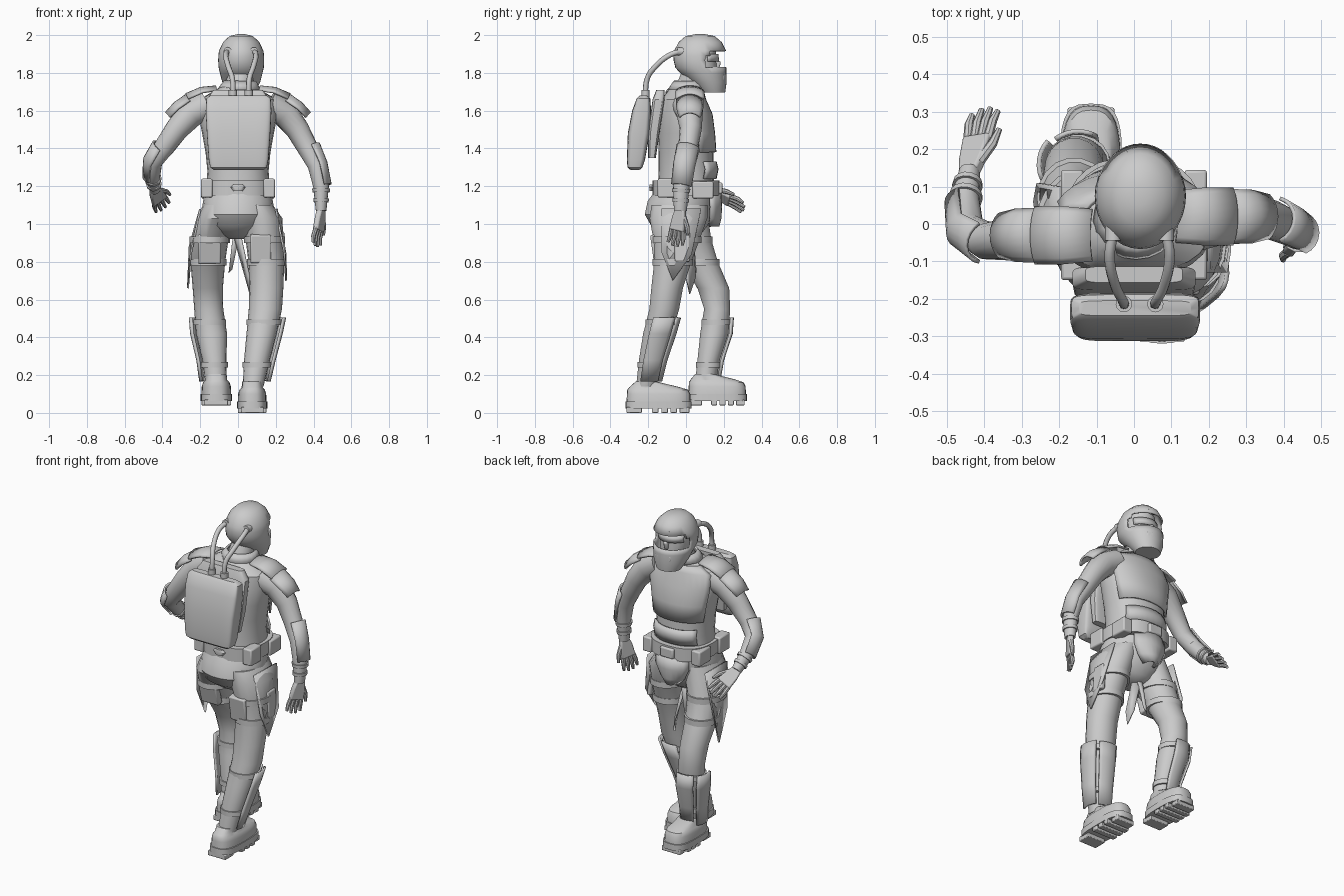
import bpy, math
from mathutils import Vector, Euler

if "Cube" in bpy.data.objects:
    bpy.data.objects.remove(bpy.data.objects["Cube"])

def add(name, verts, faces, thick=0, bevel=0):
    me = bpy.data.meshes.new(name)
    me.from_pydata(verts, [], faces)
    ob = bpy.data.objects.new(name, me)
    bpy.context.collection.objects.link(ob)
    if thick:
        m = ob.modifiers.new("thickness", 'SOLIDIFY'); m.thickness = thick; m.offset = 0
    if bevel:
        m = ob.modifiers.new("bevel", 'BEVEL'); m.width = bevel; m.segments = 2
    return ob

def loft(name, rings, n=16, p=2, arc=None, perp=False, grow=0, thick=0, skip=None, cap=True):
    """Skin over rings (x, y, z, rx, ry); arc keeps only part of the way round (0=+x, 90=+y)."""
    a0, a1 = arc or (0, 360)
    cols = n + 1 if arc else n
    c = [Vector(r[:3]) for r in rings]
    verts, faces = [], []
    for i, r in enumerate(rings):
        u, v = Vector((1, 0, 0)), Vector((0, 1, 0))
        if perp:
            t = (c[min(i + 1, len(c) - 1)] - c[max(i - 1, 0)]).normalized()
            u = (u - t * u.dot(t)).normalized()
            v = u.cross(t)
        for j in range(cols):
            a = math.radians(a0 + (a1 - a0) * j / n)
            s = [math.copysign(abs(k) ** (2 / p), k) for k in (math.cos(a), math.sin(a))]
            verts.append(c[i] + u * s[0] * (r[3] + grow) + v * s[1] * (r[4] + grow))
    for i in range(len(rings) - 1):
        for j in range(n):
            if skip and skip(i, j):
                continue
            k = (j + 1) % cols
            faces.append((i * cols + j, (i + 1) * cols + j, (i + 1) * cols + k, i * cols + k))
    if cap and not arc:
        faces += [tuple(range(cols)), tuple(reversed(range(len(verts) - cols, len(verts))))]
    return add(name, verts, faces, thick)

def box(name, loc, size, rot=(0, 0, 0), bevel=0.008):
    e = Euler([math.radians(a) for a in rot]).to_matrix()
    vs = [Vector(loc) + e @ Vector((x * size[0] / 2, y * size[1] / 2, z * size[2] / 2))
          for x in (-1, 1) for y in (-1, 1) for z in (-1, 1)]
    return add(name, vs, [(0, 1, 3, 2), (4, 6, 7, 5), (0, 4, 5, 1), (2, 3, 7, 6), (0, 2, 6, 4), (1, 5, 7, 3)], 0, bevel)

def sheet(name, pts):
    return add(name, pts, [tuple(range(len(pts)))], 0.01)

def hose(name, pts, r):
    cu = bpy.data.curves.new(name, 'CURVE')
    cu.dimensions, cu.bevel_depth, cu.bevel_resolution, cu.resolution_u = '3D', r, 2, 6
    sp = cu.splines.new('BEZIER')
    sp.bezier_points.add(len(pts) - 1)
    for b, q in zip(sp.bezier_points, pts):
        b.co, b.handle_left_type, b.handle_right_type = q, 'AUTO', 'AUTO'
    cu.use_fill_caps = True
    bpy.context.collection.objects.link(bpy.data.objects.new(name, cu))

def hand(side, wrist, tip, across, thumb):
    w, d, a = Vector(wrist), Vector(tip) - Vector(wrist), Vector(across).normalized()
    a = (a - d * a.dot(d) / d.length_squared).normalized()
    nrm = a.cross(d.normalized())
    # palm
    vs = [w + d * t + a * x * k + nrm * y for t, k in ((-.05, .026), (.2, .038), (.55, .044))
          for x, y in ((-1, -.016), (1, -.016), (1, .016), (-1, .016))]
    fs = [(i + j, i + (j + 1) % 4, i + 4 + (j + 1) % 4, i + 4 + j) for i in (0, 4) for j in range(4)]
    add(side + "_palm", vs, fs + [(0, 3, 2, 1), (8, 9, 10, 11)], 0, 0.008)
    # fingers and thumb
    for i, x in enumerate((-.033, -.011, .011, .033)):
        q = [w + d * .5 + a * x, w + d * .75 + a * x * 1.2 + nrm * .006,
             w + d * (1.02 - abs(x) * 3) + a * x * 1.3]
        loft(f"{side}_finger_{i}", [(*v, r, r) for v, r in zip(q, (.013, .012, .008))], 8, perp=True)
    q = [w + d * .15 + a * thumb * .025, w + d * .4 + a * thumb * .055, w + d * .62 + a * thumb * .065]
    loft(side + "_thumb", [(*v, r, r) for v, r in zip(q, (.015, .013, .008))], 8, perp=True)

def boot(side, x, y, z, hw, hl):
    loft(side + "_boot_sole", [(x, y, z + h, hw, hl) for h in (.022, .06)], 28, 3.2)
    rings = [(.055, 0, .95, .97), (.10, 0, .93, .96), (.122, -.005, .84, .92), (.135, -.02, .7, .78), (.165, -.065, .66, .33)]
    loft(side + "_boot_upper", [(x, y + dy, z + h, hw * a, hl * b) for h, dy, a, b in rings], 28, 2.8)
    for i, (t, l) in enumerate(((-.74, .46), (-.1, .2), (.18, .2), (.46, .2), (.78, .3))):
        box(f"{side}_boot_tread_{i}", (x, y + hl * t, z + .015), (hw * (1.5 if abs(t) > .6 else 1.9), hl * l, .03), bevel=.004)
    for i in range(3):
        box(f"{side}_boot_strap_{i}", (x, y + hl * (.1 + .22 * i), z + .13 - .004 * i), (hw * 1.2, .025, .02))

# legs, shin guards, thigh bands and boots
left_leg = [(-.10, -.03, 1.1, .085, .14), (-.115, -.03, 1.03, .105, .15), (-.15, .015, .92, .1, .12), (-.16, .07, .80, .092, .1),
            (-.16, .145, .66, .08, .085), (-.155, .165, .55, .077, .07), (-.14, .15, .42, .082, .076),
            (-.125, .12, .28, .064, .06), (-.115, .10, .14, .055, .055)]
right_leg = [(.10, -.035, 1.1, .085, .15), (.125, -.04, 1.03, .11, .155), (.14, -.05, .92, .1, .125), (.15, -.07, .80, .095, .1),
             (.15, -.10, .66, .09, .085), (.145, -.115, .55, .088, .08), (.125, -.15, .42, .08, .078),
             (.10, -.185, .28, .068, .065), (.08, -.21, .14, .055, .055)]
for side, leg, front, outer in (("left", left_leg, (65, 130), (140, 205)), ("right", right_leg, (50, 115), (-25, 40))):
    loft(side + "_leg", leg, 18)
    shin = [tuple(a + (b - a) * .35 for a, b in zip(leg[5], leg[6]))] + leg[6:8] + \
           [tuple(a + (b - a) * .8 for a, b in zip(leg[7], leg[8]))]
    loft(side + "_shin_front_guard", shin, 6, arc=front, grow=.016, thick=.012)
    loft(side + "_shin_outer_guard", shin, 6, arc=outer, grow=.026, thick=.012)
    for i, k in enumerate((0, 2)):
        r = shin[k]
        loft(f"{side}_shin_strap_{i}", [(*r[:2], r[2] - d, *r[3:]) for d in (.01, .04)], 18, grow=.008)
    for i, k in enumerate((2, 3)):
        r = leg[k]
        loft(f"{side}_thigh_band_{i}", [(*r[:2], r[2] - d, *r[3:]) for d in (-.015, .02)], 18, grow=.008)
boot("left", -.115, .165, .04, .083, .157)
boot("right", .075, -.145, 0, .08, .175)

# thigh pouches, hip cloth and hanging straps
box("right_thigh_pouch", (.12, -.155, .87), (.11, .05, .15), (8, 0, 0))
box("left_thigh_pouch", (-.15, -.06, .87), (.12, .04, .16), (15, 0, 0))
box("right_holster", (.235, -.02, .88), (.03, .08, .16), (0, -4, 0))
sheet("right_hip_cloth", [(.205, .08, 1.08), (.2, -.13, 1.08), (.245, -.13, .85), (.255, -.07, .70), (.252, .03, .84)])
sheet("left_hip_cloth", [(-.2, -.11, 1.08), (-.2, .1, 1.08), (-.256, .11, .88), (-.265, .06, .66), (-.25, -.04, .84)])
sheet("hanging_strap", [(-.04, .03, 1.0), (.0, .0, 1.0), (.06, .0, .72), (.065, .02, .63), (.04, .05, .72)])
sheet("hanging_strap_left", [(-.02, .03, 1.0), (.02, .03, 1.0), (-.03, .05, .76), (-.05, .05, .74)])

# pelvis, belt, front flap
loft("pelvis", [(0, 0, 1.2, .17, .15), (0, -.03, 1.12, .185, .175), (0, -.04, 1.05, .195, .18), (0, -.035, .99, .175, .15),
                (0, -.02, .945, .11, .1), (0, -.01, .92, .04, .05)], 22)
loft("belt", [(0, 0, z, .185, .178) for z in (1.23, 1.15)], 28, 2.5)
loft("front_flap", [(0, 0, 1.16, .15, .18), (0, 0, 1.09, .155, .185), (0, 0, 1.03, .11, .18), (0, 0, .99, .05, .17)],
     8, arc=(45, 135), thick=.014)
for s in (-1, 1):
    box("belt_side_pouch", (s * .165, .09, 1.18), (.06, .11, .09))
    box("belt_back_pouch", (s * .165, -.1, 1.19), (.06, .1, .1))
loft("back_buckle", [(0, -.18, 1.21, .025, .012), (0, -.18, 1.195, .04, .015), (0, -.18, 1.175, .025, .012)], 12)
box("front_buckle", (0, .18, 1.19), (.09, .025, .06))

# torso, chest and abdomen armour
torso = [(0, 0, 1.74, .07, .07), (0, -.01, 1.70, .13, .09), (0, -.02, 1.66, .2, .11), (0, -.01, 1.58, .21, .135),
         (0, -.005, 1.48, .19, .143), (0, 0, 1.38, .172, .145), (0, 0, 1.28, .162, .145), (0, 0, 1.18, .17, .15)]
loft("torso", torso, 24, 2.2)
loft("chest_plate", torso[1:6], 12, 2.2, (25, 155), grow=.01, thick=.012)
loft("abdomen_plate", [(0, 0, 1.33, .16, .15), (0, .01, 1.29, .165, .15), (0, 0, 1.24, .165, .15)], 10, 2.2, (35, 145),
     grow=.006, thick=.012)
loft("back_plate", [(0, -.135, 1.71, .13, .022), (0, -.145, 1.66, .165, .032), (0, -.17, 1.48, .16, .03),
                    (0, -.18, 1.35, .14, .02)], 28, 6)
loft("collar", [(.01, .02, 1.755, .08, .08), (.005, .01, 1.71, .11, .1)], 20, thick=.012, cap=False)
loft("neck", [(.015, .05, 1.80, .07, .075), (0, .01, 1.70, .075, .075)], 16)

# arms, shoulder pads, forearm guards and hands
left_arm = [(-.16, -.025, 1.63, .078, .08), (-.25, -.03, 1.585, .075, .07), (-.325, -.04, 1.5, .062, .058),
            (-.395, -.045, 1.40, .054, .05), (-.445, -.015, 1.33, .045, .048), (-.452, .06, 1.25, .04, .042),
            (-.44, .14, 1.18, .028, .032)]
right_arm = [(.16, .01, 1.63, .078, .085), (.25, .02, 1.585, .075, .07), (.315, .025, 1.5, .062, .058),
             (.37, .01, 1.40, .055, .052), (.415, -.01, 1.31, .046, .048), (.44, -.025, 1.2, .042, .044),
             (.44, -.03, 1.07, .028, .034)]
for side, s, arm, mid in (("left", -1, left_arm, 180), ("right", 1, right_arm, 0)):
    loft(side + "_arm", arm, 16, perp=True)
    y = arm[1][1]
    for i, (path, half) in enumerate((([(.1, y, 1.67, .06, .09), (.17, y, 1.65, .075, .1), (.24, y, 1.615, .08, .1)], 48),
                                      ([(.22, y, 1.605, .095, .088), (.28, y, 1.565, .093, .085), (.325, y, 1.525, .085, .07)], 52))):
        loft(f"{side}_shoulder_pad_{i}", [(s * q[0], *q[1:]) for q in path], 8, arc=(mid - half, mid + half),
             perp=True, thick=.012)
    loft(side + "_forearm_guard", arm[3:6], 8, arc=(mid - 70, mid + 70), perp=True, grow=.01, thick=.01)
    a, b = arm[5], arm[6]
    for i, (t, e) in enumerate(((.1, .25), (.5, .65))):
        loft(f"{side}_wrist_band_{i}", [tuple(p + (q - p) * k for p, q in zip(a, b)) for k in (t, e)], 14,
             perp=True, grow=.007)
hand("left", (-.44, .14, 1.18), (-.395, .31, 1.08), (.7, 0, .6), 1)
hand("right", (.44, -.03, 1.07), (.415, -.06, .88), (.45, .9, 0), 1)

# helmet with visor opening, face and goggles inside
hx, hy = .017, .075
helmet = [(hx, hy, 2.0, .02, .025), (hx, hy, 1.99, .06, .075), (hx, hy, 1.96, .092, .11), (hx, hy, 1.915, .113, .133),
          (hx, hy, 1.89, .116, .137), (hx, hy, 1.865, .117, .135), (hx, hy + .003, 1.83, .115, .13),
          (hx, hy + .017, 1.80, .108, .117), (hx, hy + .045, 1.75, .095, .09), (hx, hy + .065, 1.70, .07, .064)]
def visor_gap(i, j):
    return i in (4, 5) and 1 <= j <= 14 or i == 3 and 2 <= j <= 13
loft("helmet", helmet, 32, skip=visor_gap, thick=.01)
loft("face", [(hx, hy, 1.94, .08, .085), (hx, hy, 1.87, .09, .085), (hx, hy + .01, 1.80, .08, .085), (hx, hy + .03, 1.75, .06, .06)], 16)
loft("goggles", [(hx, hy, 1.90, .09, .09), (hx, hy, 1.86, .09, .095)], 12, arc=(25, 155), thick=.012)
box("nose", (hx, .165, 1.84), (.025, .03, .05), (-15, 0, 0))
for i, x in enumerate((-.035, 0, .035)):
    hose(f"helmet_ridge_{i}", [(hx + x, .19, 1.935), (hx + x, .13, 1.98 - abs(x) * .4), (hx + x, hy, 1.993 - abs(x) * .4),
                               (hx + x, hy - .07, 1.968 - abs(x) * .4)], .007)
for s in (-1, 1):
    box("chin_vent", (hx + s * .035, .2, 1.775), (.04, .015, .035), (0, 0, -s * 18))

# backpack with air hoses
loft("backpack", [(.003, -.225, 1.68, .15, .02), (.003, -.225, 1.665, .17, .036), (.003, -.235, 1.6, .174, .05),
                  (.003, -.25, 1.48, .168, .058), (.003, -.265, 1.34, .158, .048), (.003, -.27, 1.30, .15, .04),
                  (.003, -.27, 1.285, .13, .022)], 40, 6)
for s in (-1, 1):
    x = .015
    hose("air_hose", [(x + s * .07, -.02, 1.915), (x + s * .08, -.085, 1.895), (x + s * .065, -.165, 1.83),
                      (x + s * .045, -.205, 1.77), (x + s * .042, -.215, 1.66)], .014)
    loft("hose_lower_collar", [(x + s * .042, -.214, z, .022, .022) for z in (1.71, 1.66)], 12)
    loft("hose_upper_collar", [(x + s * .07, -.005, 1.912, .022, .022), (x + s * .07, -.045, 1.914, .022, .022)], 12, perp=True)

# smooth shading with crisp edges, outward faces
bpy.ops.object.select_all(action='DESELECT')
for ob in bpy.context.scene.objects:
    if ob.type == 'MESH':
        ob.select_set(True)
        bpy.context.view_layer.objects.active = ob
bpy.ops.object.mode_set(mode='EDIT')
bpy.ops.mesh.select_all(action='SELECT')
bpy.ops.mesh.normals_make_consistent(inside=False)
bpy.ops.object.mode_set(mode='OBJECT')
bpy.ops.object.shade_smooth_by_angle(angle=math.radians(35))
